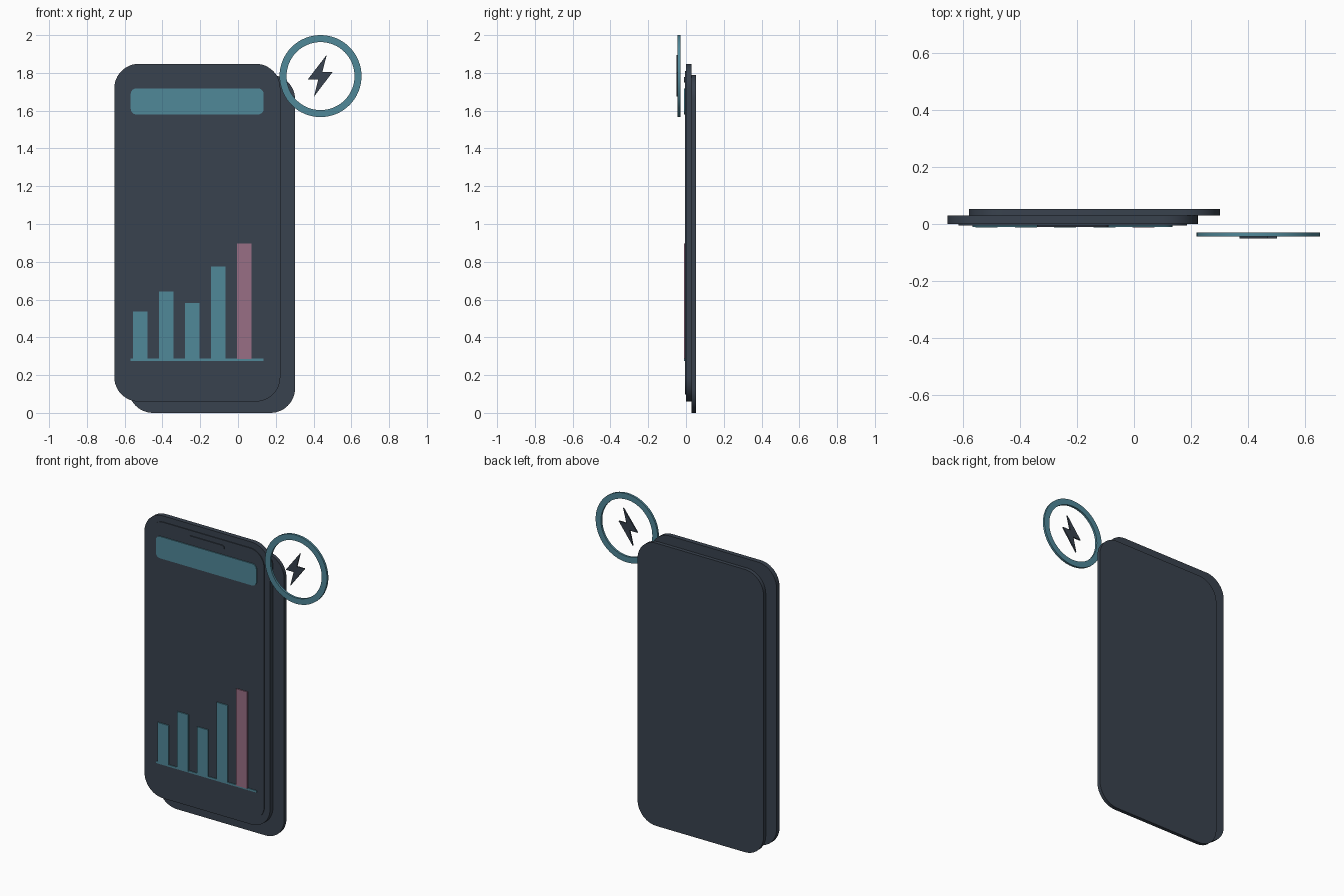
import bpy, bmesh, math

if "Cube" in bpy.data.objects:
    bpy.data.objects.remove(bpy.data.objects["Cube"])


def material(name, rgb):
    # sRGB 0-255 to linear flat colour
    lin = [((c / 255 + 0.055) / 1.055) ** 2.4 for c in rgb]
    m = bpy.data.materials.new(name)
    m.diffuse_color = (*lin, 1)
    m.use_nodes = True
    m.node_tree.nodes["Principled BSDF"].inputs["Base Color"].default_value = m.diffuse_color
    return m


DARK = material("dark slate", (57, 66, 78))
TEAL = material("teal", (80, 136, 153))
PINK = material("dusty pink", (152, 110, 133))


def finish(bm, name, mat):
    bmesh.ops.recalc_face_normals(bm, faces=bm.faces)
    me = bpy.data.meshes.new(name)
    bm.to_mesh(me)
    bm.free()
    me.materials.append(mat)
    ob = bpy.data.objects.new(name, me)
    bpy.context.collection.objects.link(ob)
    bpy.ops.object.select_all(action='DESELECT')
    ob.select_set(True)
    bpy.context.view_layer.objects.active = ob
    bpy.ops.object.shade_smooth_by_angle(angle=math.radians(30))
    return ob


def plate(name, pts, y0, y1, mat):
    # Extrude an x-z outline from y0 to y1
    bm = bmesh.new()
    face = bm.faces.new([bm.verts.new((x, y0, z)) for x, z in pts])
    ext = bmesh.ops.extrude_face_region(bm, geom=[face])
    moved = [v for v in ext['geom'] if isinstance(v, bmesh.types.BMVert)]
    bmesh.ops.translate(bm, verts=moved, vec=(0, y1 - y0, 0))
    return finish(bm, name, mat)


def rounded(x0, x1, z0, z1, r, n=12):
    pts = []
    corners = ((x1 - r, z1 - r), (x0 + r, z1 - r), (x0 + r, z0 + r), (x1 - r, z0 + r))
    for k, (cx, cz) in enumerate(corners):
        for i in range(n + 1):
            a = math.pi / 2 * (k + i / n)
            pts.append((cx + r * math.cos(a), cz + r * math.sin(a)))
    return pts


def rect(x0, x1, z0, z1):
    return [(x0, z0), (x1, z0), (x1, z1), (x0, z1)]


# Two overlapping slabs and the raised screen
plate("back_slab", rounded(-0.58, 0.302, 0, 1.79, 0.13), 0.03, 0.053, DARK)
plate("front_slab", rounded(-0.655, 0.224, 0.06, 1.848, 0.13), 0.0, 0.03, DARK)
plate("screen", rounded(-0.617, 0.186, 0.098, 1.81, 0.10), -0.005, 0.002, DARK)

# Speaker slot and header bar
plate("speaker_slot", rounded(-0.34, -0.09, 1.748, 1.778, 0.0149, 8), -0.011, -0.004, DARK)
plate("header_bar", rounded(-0.568, 0.136, 1.58, 1.718, 0.03, 8), -0.011, -0.004, TEAL)

# Bar chart
plate("chart_baseline", rect(-0.568, 0.136, 0.276, 0.288), -0.010, -0.004, TEAL)
for i, top in enumerate((0.537, 0.642, 0.583, 0.775, 0.897)):
    x = -0.556 + 0.1378 * i
    plate(f"chart_bar_{i + 1}", rect(x, x + 0.077, 0.284, top), -0.0115, -0.004,
          PINK if i == 4 else TEAL)

# Badge ring, open in the middle
CX, CZ, N = 0.437, 1.783, 64
bm = bmesh.new()
section = ((0.217, -0.044), (0.217, -0.030), (0.180, -0.030), (0.180, -0.044))
rings = []
for i in range(N):
    a = 2 * math.pi * i / N
    rings.append([bm.verts.new((CX + r * math.cos(a), y, CZ + r * math.sin(a)))
                  for r, y in section])
for i in range(N):
    a, b = rings[i], rings[(i + 1) % N]
    for j in range(4):
        k = (j + 1) % 4
        bm.faces.new((a[j], a[k], b[k], b[j]))
finish(bm, "badge_ring", TEAL)

# Lightning bolt inside the ring
plate("badge_bolt", [(0.470, 1.896), (0.370, 1.766), (0.425, 1.766),
                     (0.402, 1.674), (0.502, 1.806), (0.447, 1.806)],
      -0.051, -0.042, DARK)
